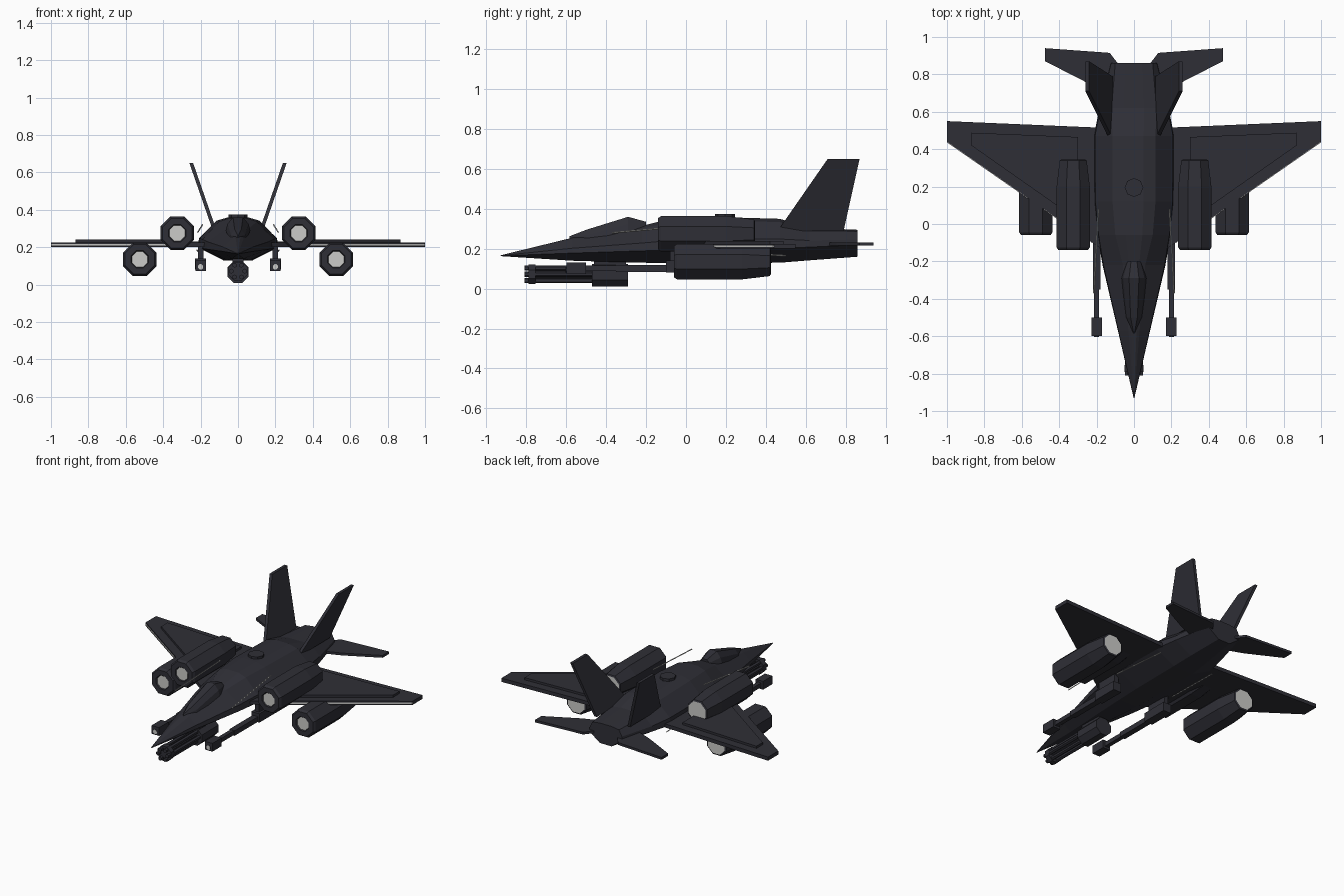
import bpy, bmesh, math
from mathutils import Vector, Matrix

if "Cube" in bpy.data.objects:
    bpy.data.objects.remove(bpy.data.objects["Cube"])


def material(name, rgb):
    m = bpy.data.materials.new(name)
    m.use_nodes = True
    m.diffuse_color = (*rgb, 1)
    m.node_tree.nodes["Principled BSDF"].inputs["Base Color"].default_value = (*rgb, 1)
    return m


DARK = material("dark slate", (0.028, 0.028, 0.037))
LIGHT = material("light grey", (0.6, 0.6, 0.58))


def finish(name, bm, mats=(DARK,)):
    bmesh.ops.recalc_face_normals(bm, faces=bm.faces)
    mesh = bpy.data.meshes.new(name)
    bm.to_mesh(mesh)
    bm.free()
    for m in mats:
        mesh.materials.append(m)
    ob = bpy.data.objects.new(name, mesh)
    bpy.context.collection.objects.link(ob)
    return ob


def loft(name, rings, mats=(DARK,), light_caps=False):
    """Skin a list of equally sized point rings and cap the ends."""
    bm = bmesh.new()
    rows = [[bm.verts.new(p) for p in ring] for ring in rings]
    n = len(rows[0])
    for a, b in zip(rows, rows[1:]):
        for i in range(n):
            bm.faces.new((a[i], a[(i + 1) % n], b[(i + 1) % n], b[i]))
    for row in (rows[0], rows[-1]):
        bm.faces.new(row).material_index = int(light_caps)
    return finish(name, bm, mats)


def lathe(name, center, stations, sides=8, light_caps=False):
    """Faceted body along y from (y, radius) stations."""
    x, z = center
    rings = []
    for y, r in stations:
        angles = [math.tau * (i + 0.5) / sides for i in range(sides)]
        rings.append([(x + r * math.cos(a), y, z + r * math.sin(a)) for a in angles])
    return loft(name, rings, (DARK, LIGHT), light_caps)


def plate(name, outline, offset, mat=DARK):
    """Extrude a flat 3D outline by an offset vector."""
    off = Vector(offset)
    return loft(name, [outline, [Vector(p) + off for p in outline]], (mat,))


def box(name, lo, hi, mat=DARK):
    outline = [(lo[0], lo[1], lo[2]), (hi[0], lo[1], lo[2]),
               (hi[0], hi[1], lo[2]), (lo[0], hi[1], lo[2])]
    return plate(name, outline, (0, 0, hi[2] - lo[2]), mat)


def rod(name, start, end, r, mat):
    a, b = Vector(start), Vector(end)
    bm = bmesh.new()
    turn = (b - a).to_track_quat("Z", "Y").to_matrix().to_4x4()
    bmesh.ops.create_cone(bm, cap_ends=True, segments=4, radius1=r, radius2=r,
                          depth=(b - a).length,
                          matrix=Matrix.Translation((a + b) / 2) @ turn)
    return finish(name, bm, (mat,))


# Fuselage: y, half width, side z, bottom z, top z, top half width
hull = [(-0.93, 0.002, 0.165, 0.163, 0.167, 0.001),
        (-0.57, 0.086, 0.185, 0.14, 0.255, 0.03),
        (-0.22, 0.168, 0.2, 0.13, 0.315, 0.06),
        (-0.06, 0.195, 0.205, 0.128, 0.355, 0.1),
        (0.12, 0.213, 0.21, 0.128, 0.36, 0.115),
        (0.47, 0.215, 0.215, 0.13, 0.35, 0.115),
        (0.62, 0.185, 0.22, 0.142, 0.305, 0.12),
        (0.86, 0.125, 0.23, 0.16, 0.295, 0.1)]
rings = []
for y, w, mid, bot, top, t in hull:
    half = [(0.35 * w, bot), (w, mid - 0.15 * (mid - bot)),
            (w * 0.97, mid + 0.25 * (top - mid)), (t, top - 0.12 * (top - mid)),
            (t * 0.45, top)]
    rings.append([(x, y, z) for x, z in half] + [(-x, y, z) for x, z in reversed(half)])
loft("fuselage", rings)

# Canopy: y, half width, base z, top z
glass = [(-0.585, 0.004, 0.245, 0.262), (-0.5, 0.045, 0.24, 0.295),
         (-0.29, 0.066, 0.29, 0.36), (-0.2, 0.04, 0.3, 0.335)]
loft("canopy", [[(w, y, b), (w * 0.85, y, b + 0.5 * (t - b)), (w * 0.4, y, t),
                 (-w * 0.4, y, t), (-w * 0.85, y, b + 0.5 * (t - b)), (-w, y, b)]
                for y, w, b, t in glass])

# Dorsal hatch
bm = bmesh.new()
bmesh.ops.create_cone(bm, cap_ends=True, segments=8, radius1=0.05, radius2=0.05,
                      depth=0.02, matrix=Matrix.Translation((0, 0.195, 0.364)))
finish("dorsal_hatch", bm)

# Nose rotary gun
lathe("rotary_gun_housing", (0, 0.067), [(-0.47, 0.062), (-0.29, 0.062)])
lathe("rotary_gun_ring", (0, 0.072), [(-0.79, 0.054), (-0.755, 0.054)])
lathe("rotary_gun_core", (0, 0.072), [(-0.78, 0.02), (-0.46, 0.02)])
for i in range(6):
    a = math.tau * i / 6
    lathe("rotary_gun_barrel_%d" % (i + 1),
          (0.036 * math.cos(a), 0.072 + 0.036 * math.sin(a)),
          [(-0.81, 0.013), (-0.46, 0.013)], 6)
box("rotary_gun_mount", (-0.03, -0.46, 0.1), (0.03, -0.3, 0.18))

for s, side in ((1, "left"), (-1, "right")):
    # Main wing, raised panel and bright leading edge
    plate(side + "_wing", [(s * 0.18, -0.13, 0.2), (s, 0.44, 0.2),
                           (s, 0.55, 0.2), (s * 0.18, 0.515, 0.2)], (0, 0, 0.025))
    plate(side + "_wing_panel", [(s * 0.3, 0.02, 0.22), (s * 0.87, 0.42, 0.22),
                                 (s * 0.87, 0.488, 0.22), (s * 0.3, 0.465, 0.22)],
          (0, 0, 0.02))
    plate(side + "_wing_edge", [(s * 0.3, -0.05, 0.208), (s, 0.436, 0.208),
                                (s, 0.446, 0.208), (s * 0.3, -0.04, 0.208)],
          (0, 0, 0.009), LIGHT)

    # Tailplane and canted fin
    plate(side + "_tailplane", [(s * 0.08, 0.69, 0.215), (s * 0.25, 0.755, 0.215),
                                (s * 0.475, 0.87, 0.215), (s * 0.475, 0.94, 0.215),
                                (s * 0.13, 0.915, 0.215), (s * 0.08, 0.85, 0.215)],
          (0, 0, 0.016))
    plate(side + "_fin", [(s * 0.115, 0.46, 0.29), (s * 0.24, 0.71, 0.65),
                          (s * 0.24, 0.87, 0.65), (s * 0.115, 0.79, 0.29)],
          (s * 0.02, 0, 0))

    # Upper and lower engine pods with bright intakes and exhausts
    for level, x, z, y in (("upper", 0.325, 0.275, -0.14), ("lower", 0.525, 0.135, -0.06)):
        lathe("%s_%s_engine" % (side, level), (s * x, z),
              [(y + 0.006, 0.045), (y, 0.05), (y, 0.085), (y + 0.015, 0.096),
               (y + 0.34, 0.096), (y + 0.48, 0.078), (y + 0.485, 0.068)],
              light_caps=True)

    # Underslung cannon
    c = s * 0.2
    box(side + "_cannon_muzzle", (c - 0.028, -0.6, 0.074), (c + 0.028, -0.5, 0.13))
    lathe(side + "_cannon_bore", (c, 0.095), [(-0.603, 0.015), (-0.59, 0.015)],
          light_caps=True)
    box(side + "_cannon_barrel", (c - 0.014, -0.5, 0.088), (c + 0.014, -0.34, 0.116))
    box(side + "_cannon_sleeve", (c - 0.02, -0.35, 0.084), (c + 0.02, -0.08, 0.118))
    box(side + "_cannon_mount", (c - 0.03, -0.1, 0.08), (c + 0.03, 0.08, 0.14))
    box(side + "_cannon_pylon", (c - 0.015, -0.08, 0.12), (c + 0.015, 0.07, 0.22))

    # Thin probes above and below the wing root
    rod(side + "_upper_probe", (s * 0.215, -0.37, 0.28), (s * 0.19, 0.08, 0.32), 0.004, LIGHT)
    rod(side + "_lower_probe", (s * 0.22, 0.1, 0.185), (s * 0.205, 0.5, 0.165), 0.004, LIGHT)
